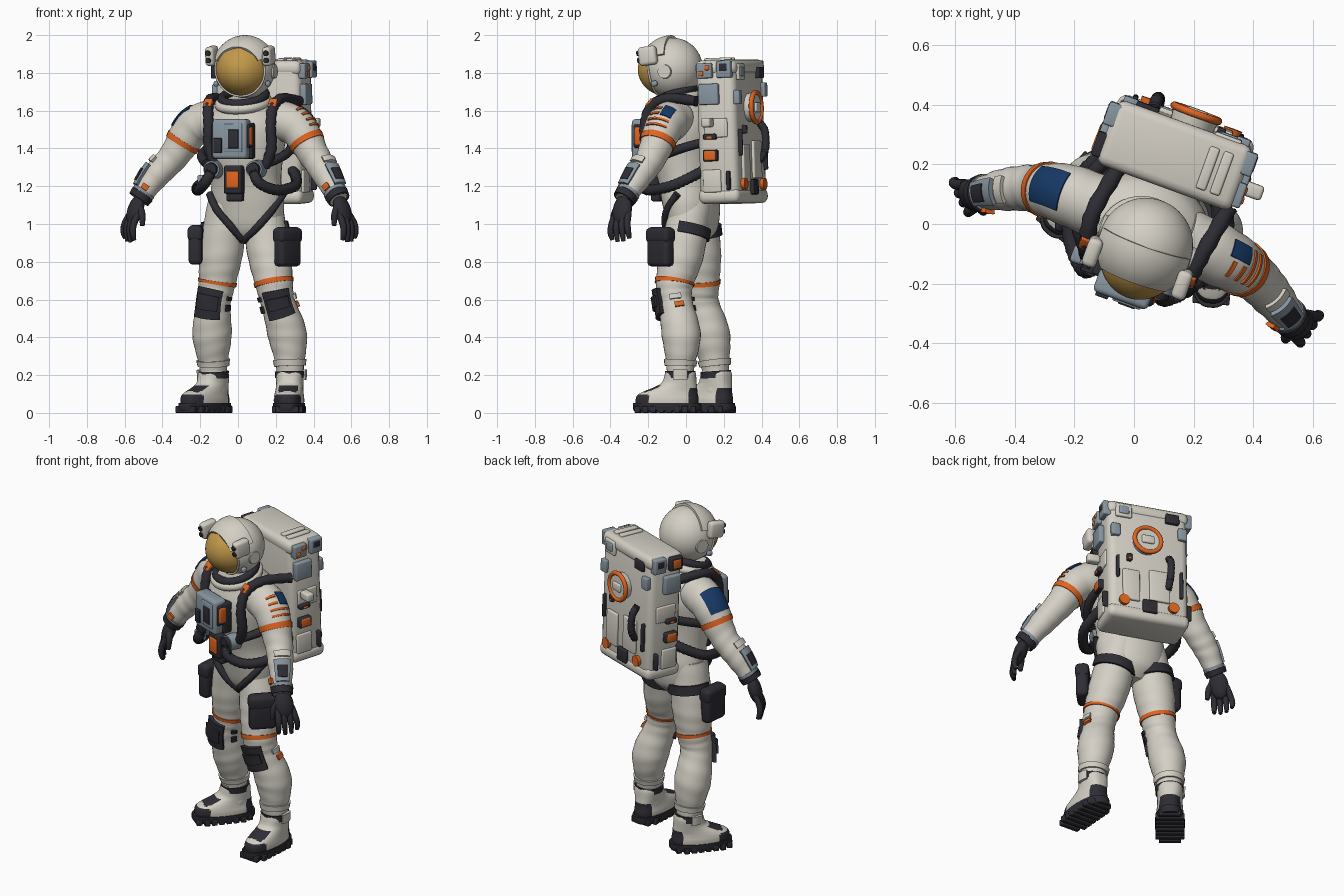
import bpy, bmesh
from math import sin, cos, pi, radians
from mathutils import Vector, Matrix

if "Cube" in bpy.data.objects:
    bpy.data.objects.remove(bpy.data.objects["Cube"])

def material(name, r, g, b):
    m = bpy.data.materials.new(name)
    m.use_nodes = True
    m.diffuse_color = (r, g, b, 1)
    m.node_tree.nodes["Principled BSDF"].inputs["Base Color"].default_value = (r, g, b, 1)
    return m

WHITE = material("suit white", .66, .63, .56)
DARK = material("rubber black", .026, .026, .034)
ORANGE = material("signal orange", .74, .13, .015)
GREY = material("blue grey", .25, .31, .36)
GOLD = material("visor gold", .54, .32, .07)
NAVY = material("patch navy", .008, .04, .13)

WORLD = Matrix()
BODY = Matrix.Translation((.04, 0, 0)) @ Matrix.Rotation(radians(-20), 4, 'Z')  # twisted upper body
made = []

def finish(bm, name, mats, frame=WORLD, rule=None):
    bmesh.ops.recalc_face_normals(bm, faces=bm.faces)
    if rule:
        for f in bm.faces:
            f.material_index = rule(f.calc_center_median())
    mesh = bpy.data.meshes.new(name)
    bm.to_mesh(mesh)
    bm.free()
    for m in mats if isinstance(mats, list) else [mats]:
        mesh.materials.append(m)
    ob = bpy.data.objects.new(name, mesh)
    ob.matrix_world = frame
    bpy.context.collection.objects.link(ob)
    made.append(ob)

def loft(name, rings, mats, frame=WORLD, cap=True, rule=None):
    bm = bmesh.new()
    rows = [[bm.verts.new(p) for p in ring] for ring in rings]
    n = len(rows[0])
    for a, b in zip(rows, rows[1:]):
        for i in range(n):
            bm.faces.new((a[i], a[(i + 1) % n], b[(i + 1) % n], b[i]))
    if cap:
        bm.faces.new(rows[0])
        bm.faces.new(rows[-1])
    finish(bm, name, mats, frame, rule)

def box(name, loc, size, mat, frame=WORLD, bevel=.012, yaw=0, tilt=0):
    bm = bmesh.new()
    bmesh.ops.create_cube(bm, size=1, matrix=Matrix.Diagonal((*size, 1)))
    bevel = min(bevel, min(size) * .45)
    bmesh.ops.bevel(bm, geom=bm.edges[:], offset=bevel, segments=3, affect='EDGES', profile=.5)
    spin = Matrix.Rotation(radians(yaw), 4, 'Z') @ Matrix.Rotation(radians(tilt), 4, 'X')
    finish(bm, name, mat, frame @ Matrix.Translation(loc) @ spin)

def disc(name, loc, radius, depth, mat, frame=WORLD, axis='X'):
    bm = bmesh.new()
    bmesh.ops.create_cone(bm, cap_ends=True, segments=28, radius1=radius, radius2=radius * .9, depth=depth)
    finish(bm, name, mat, frame @ Matrix.Translation(loc) @ Matrix.Rotation(pi / 2, 4, axis))

def ring(name, loc, major, minor, mat, frame=WORLD, tilt=0):
    spin = Matrix.Translation(loc) @ Matrix.Rotation(radians(tilt), 4, 'X')
    rows = [[spin @ Vector(((major + minor * cos(b)) * cos(a), (major + minor * cos(b)) * sin(a), minor * sin(b)))
             for b in (j * pi / 5 for j in range(10))] for a in (i * pi / 20 for i in range(41))]
    loft(name, rows, mat, frame, cap=False)

# Smooth path of (x, y, z, radius) points, and points on the tube around it
def along(path, t):
    i = max(0, min(int(t), len(path) - 2))
    u = t - i
    a, b, c, d = (Vector(path[max(0, min(k, len(path) - 1))]) for k in range(i - 1, i + 3))
    return b + (c - a) * u / 2 + (a - b * 2.5 + c * 2 - d / 2) * u * u + ((b - c) * 1.5 + (d - a) / 2) * u ** 3

def skin(path, out, side, t, angle, lift=0):
    p = along(path, t)
    tan = (along(path, t + .01) - along(path, t - .01)).to_3d().normalized()
    n = (out - tan * out.dot(tan)).normalized()
    v = tan.cross(n) * side
    return p.to_3d() + (n * cos(angle) + v * sin(angle)) * (p[3] + lift)

def tube(name, path, mat, frame=WORLD, out=Vector((.1, .3, 1)), side=1, step=8, sides=12, fold=0, ribs=0):
    rows = []
    for k in range((len(path) - 1) * step + 1):
        t = k / step
        rows.append([skin(path, out, side, t, a, fold * sin(t * 13 + 2 * sin(a)) + ribs * (k % 2))
                     for a in (i * 2 * pi / sides for i in range(sides))])
    loft(name, rows, mat, frame)

def patch(name, limb, t0, t1, a0, a1, mat, h=.008):
    ts = [t0 + (t1 - t0) * i / 6 for i in range(7)]
    angles = [radians(a0 + (a1 - a0) * i / 24) for i in range(25)]
    if a1 - a0 >= 360:
        steps = [(t0, -.006)] + [(t, h) for t in ts] + [(t1, -.006)]
        loft(name, [[skin(*limb, t, a, g) for a in angles[:-1]] for t, g in steps], mat, cap=False)
    else:
        loft(name, [[skin(*limb, t, a, h) for a in angles] + [skin(*limb, t, a, -.008) for a in angles[::-1]]
                    for t in ts], mat)

# Torso
levels = [(.9, .07, .06, .04), (.97, .17, .12, .04), (1.1, .2, .145, .03), (1.22, .19, .15, .01),
          (1.35, .205, .17, -.01), (1.5, .225, .18, -.01), (1.6, .19, .155, -.01), (1.66, .13, .125, -.04)]
rows = []
for k in range(57):
    z, w, d, c = along(levels, k / 8)
    rows.append([(w * cos(a), c + d * sin(a), z) for a in (i * pi / 20 for i in range(40))])
loft("torso", rows, WHITE, BODY)

# Helmet with open front, visor, rim and brow shell
HEAD = BODY @ Matrix.Translation((.024, -.068, 1.826)) @ Matrix.Rotation(radians(8), 4, 'X')
def dome(r, polar, azimuth, depth=1):
    return Vector((r * sin(polar) * cos(azimuth), -r * depth * cos(polar), r * sin(polar) * sin(azimuth)))
loft("helmet", [[dome(.16, radians(58 + 120 * k / 20), i * pi / 20) for i in range(40)] for k in range(21)], WHITE, HEAD)
loft("visor", [[dome(.153, radians(1 + 70 * k / 14), i * pi / 20, 1.22) for i in range(40)] for k in range(15)], GOLD, HEAD)
ring("visor_rim", (0, -.086, 0), .139, .006, WHITE, HEAD, 90)
arc = [radians(25 + 130 * i / 24) for i in range(25)]
loft("brow_shell", [[dome(.174, radians(p), a) for a in arc] + [dome(.155, radians(p), a) for a in arc[::-1]]
                    for p in range(48, 98, 6)], WHITE, HEAD)
for s in (1, -1):
    box("helmet_lamp", (s * .16, -.07, .075), (.05, .1, .1), WHITE, HEAD, .018)
    for z in (.057, .095):
        disc("lamp_lens", (s * .163, -.122, z), .015, .012, DARK, HEAD)
    disc("ear_cap", (s * .15, .01, -.02), .04, .03, WHITE, HEAD, 'Y')
    box("ear_clip", (s * .146, -.06, -.075), (.025, .035, .03), GREY, HEAD)
ring("neck_seal", (.012, -.062, 1.675), .116, .024, DARK, BODY, 20)
ring("neck_collar", (.008, -.055, 1.642), .128, .026, WHITE, BODY, 16)

# Arms, gloves, bands and sleeve patches
arms = {-1: [(-.1, .05, 1.555, .108), (-.23, .1, 1.515, .103), (-.34, .12, 1.36, .08), (-.44, .115, 1.25, .07), (-.525, .1, 1.13, .05)],
        1: [(.16, -.05, 1.555, .108), (.305, -.115, 1.515, .103), (.405, -.18, 1.36, .081), (.47, -.25, 1.25, .07), (.535, -.33, 1.13, .05)]}
for s, path in arms.items():
    out = (BODY.to_3x3() @ Vector((s, 0, .5))).normalized()
    limb = (path, out, s)
    tube("arm", path, WHITE, out=out, side=s, sides=32, step=16, fold=.0012)
    patch("arm_band", limb, 1.48, 1.63, 0, 360, ORANGE, .005)
    if s < 0:
        patch("shoulder_patch", limb, .82, 1.34, -40, 36, NAVY, .006)
    else:
        patch("sleeve_canton", limb, .84, 1.1, -36, -2, NAVY, .006)
        for k in range(4):
            patch("sleeve_stripe", limb, .9 + k * .135, .945 + k * .135, 4 if k < 2 else -36, 36, ORANGE, .006)
    patch("forearm_panel", limb, 2.82, 3.56, -8, 58, GREY, .016)
    patch("forearm_screen", limb, 3.05, 3.44, 4, 46, DARK, .02)
    patch("forearm_plate", limb, 2.45, 2.7, -10, 55, WHITE, .014)
    patch("wrist_ring", limb, 3.58, 3.68, 0, 360, GREY, .006)
    patch("wrist_button", limb, 3.4, 3.58, 85, 115, ORANGE, .015)
    patch("glove_cuff", limb, 3.7, 4, 0, 360, DARK, .01)
    # Hand with four fingers and a thumb
    wrist = Vector(path[-1][:3])
    down = Vector((s * .3, -.12 if s > 0 else -.05, -.94)).normalized()
    spread = Vector((-.55, -.75, 0) if s > 0 else (.45, -.85, 0))
    spread = (spread - down * spread.dot(down)).normalized()
    back = down.cross(spread)
    if back.dot(out) < 0:
        back = -back
    axes = Matrix((spread, back, down)).transposed()
    shape = Matrix.Translation(wrist + down * .06) @ axes.to_4x4() @ Matrix.Diagonal((.056, .038, .085, 1))
    bm = bmesh.new()
    bmesh.ops.create_uvsphere(bm, u_segments=24, v_segments=16, radius=1, matrix=shape)
    finish(bm, "palm", DARK)
    def joint(across, depth, length, r):
        return (*(wrist + spread * across + back * depth + down * length), r)
    for k in range(4):
        x, reach = (k - 1.5) * .028, .215 + .014 * (k in (1, 2))
        tube("finger", [joint(x, 0, .08, .018), joint(x * 1.2, .01, .14, .018),
                        joint(x * 1.35, 0, .185, .016), joint(x * 1.3, -.02, reach, .011)], DARK, out=back, step=4)
    tube("thumb", [joint(.025, 0, .03, .02), joint(.06, -.015, .075, .019), joint(.075, -.03, .13, .012)], DARK, out=back, step=4)

# Legs, knee pads, straps and boots
legs = {-1: [(-.05, .05, 1.11, .11), (-.09, .07, .85, .116), (-.11, .08, .69, .098), (-.13, .085, .58, .09),
             (-.137, .13, .41, .104), (-.13, .155, .24, .073), (-.13, .16, .1, .07)],
        1: [(.12, .03, 1.11, .11), (.165, -.02, .85, .116), (.19, -.06, .69, .1), (.213, -.055, .58, .09),
            (.262, -.025, .41, .103), (.275, -.03, .24, .073), (.275, -.03, .1, .07)]}
for s, path in legs.items():
    out = Vector((-.3, -.95, 0) if s < 0 else (0, -1, 0))
    limb = (path, out, s)
    tube("leg", path, WHITE, out=out, side=s, sides=32, step=14, fold=.001)
    patch("thigh_band", limb, 1.92, 2.07, 0, 360, ORANGE, .006)
    patch("knee_pad", limb, 2.35, 3.35, -38, 38, DARK, .024)
    patch("knee_ridge", limb, 2.65, 3.1, -28, 28, DARK, .036)
    if s > 0:
        patch("shin_tag", limb, 3.13, 3.3, -112, -84, ORANGE, .014)
        patch("shin_pouch", limb, 2.75, 2.98, -108, -72, WHITE, .014)
    for t in (2.55, 2.95):
        patch("inner_buckle", limb, t, t + .2, 64, 84, DARK, .012)
    patch("leg_loop", limb, .5, .68, 70, 290, DARK, .014)
    patch("shin_cuff", limb, 4.75, 4.95, 0, 360, WHITE, .01)
    patch("ankle_strap", limb, 5.12, 5.34, 0, 360, DARK, .01)
    patch("ankle_buckle", limb, 5.08, 5.4, -115, -65, WHITE, .018)
    boot = Matrix.Translation((path[-1][0], path[-1][1], 0)) @ Matrix.Rotation(radians(-40 if s < 0 else -4), 4, 'Z')
    def oval(z, w, l, c):
        turn = [i * pi / 32 for i in range(64)]
        return [(w * abs(cos(a)) ** .75 * (1 if cos(a) > 0 else -1), c + l * sin(a), z) for a in turn]
    upper = [(.03, .078, .165, -.07), (.07, .08, .167, -.07), (.095, .077, .16, -.067), (.115, .074, .14, -.05),
             (.135, .072, .115, -.026), (.16, .072, .092, -.006), (.2, .075, .083, 0), (.22, .07, .078, 0)]
    loft("boot", [oval(*along(upper, k / 6)) for k in range(43)], [WHITE, DARK], boot,
         rule=lambda c: int((c.y < -.165 and c.z < .098) or (c.y > .05 and c.z < .13)
                            or (abs(c.x) < .05 and -.19 < c.y < -.1 and .11 < c.z < .148)))
    loft("sole", [oval(.01, .08, .175, -.07), oval(.022, .085, .182, -.07), oval(.052, .084, .18, -.07)], DARK, boot)
    for k in range(8):
        y = .07 - k * .042
        box("sole_lug", (0, y, .018), (.165 - .04 * (k in (0, 7)), .032, .036), DARK, boot, .005)
    box("instep_strap", (0, -.068, .13), (.125, .03, .035), WHITE, boot, .012, tilt=32)

# Thigh pockets
for loc, yaw in (((.262, -.135, .88), 45), ((-.22, .05, .89), -97)):
    box("thigh_pocket", loc, (.155, .072, .21), DARK, yaw=yaw, bevel=.024)
    box("pocket_flap", (loc[0], loc[1], loc[2] + .06), (.16, .078, .075), DARK, yaw=yaw, bevel=.018)

# Chest unit and belt unit
box("chest_unit", (.005, -.23, 1.45), (.195, .085, .21), GREY, BODY, .018)
box("chest_backing", (0, -.19, 1.44), (.23, .06, .19), DARK, BODY)
box("chest_panel", (.03, -.273, 1.455), (.1, .012, .15), GREY, BODY)
for x, z, w, h in ((-.057, 1.415, .045, .08), (.032, 1.45, .06, .1)):
    box("chest_screen", (x, -.276, z), (w, .014, h), DARK, BODY, .004)
box("switch_frame", (.1, -.225, 1.465), (.026, .065, .125), DARK, BODY)
box("chest_switch", (.106, -.225, 1.465), (.026, .05, .1), ORANGE, BODY)
box("belt_unit", (0, -.175, 1.235), (.1, .07, .15), DARK, BODY)
box("belt_display", (.002, -.213, 1.235), (.07, .012, .09), ORANGE, BODY, .006)
box("belt_buckle", (0, -.16, 1.145), (.09, .05, .05), DARK, BODY)

# Hoses and their sockets
for s in (1, -1):
    disc("hose_socket", (s * .12, -.165, 1.29), .05, .07, GREY, BODY)
    disc("hose_plug", (s * .12, -.2, 1.29), .038, .04, DARK, BODY)
    tube("air_hose", [(s * .12, -.2, 1.28, .027), (s * .15, -.21, 1.22, .027), (s * .22, -.13, 1.18, .027),
                      (s * .27, .01, 1.2, .027), (s * .24, .12, 1.25, .027), (s * .18, .2, 1.3, .027)],
         DARK, BODY, step=10, ribs=.003)
box("hose_valve", (-.175, -.175, 1.225), (.05, .06, .07), GREY, BODY)

# Harness straps
for s, low, high, rear in ((1, .2, .215, .245), (-1, .15, .18, .15)):
    tube("shoulder_strap", [(s * (low - .04), -.14, 1.3, .024), (s * low, -.15, 1.4, .027), (s * low, -.16, 1.52, .026),
                            (s * (high - .015), -.125, 1.62, .026), (s * high, -.02, 1.665, .026), (s * rear, .15, 1.65, .026)],
         DARK, BODY, out=Vector((s, .1, .2)), step=5, ribs=.004)
    box("strap_tag", (s * (high - .015), -.125, 1.636), (.045, .055, .032), ORANGE, BODY, .006, tilt=50)
    tube("side_strap", [(s * .17, -.14, 1.32, .025), (s * .23, -.05, 1.36, .025), (s * .235, .06, 1.4, .025), (s * .2, .16, 1.43, .025)], DARK, BODY)
for path in ([(-.15, .01, 1.16, .02), (-.115, -.055, 1.08, .02), (-.04, -.07, .99, .02), (.03, -.03, .91, .02)],
             [(.24, -.045, 1.16, .02), (.17, -.105, 1.06, .02), (.09, -.1, .97, .02), (.03, -.03, .91, .02)]):
    tube("hip_strap", path, DARK)

# Life support pack, in its own frame with the rear face at y = .11
PACK = BODY @ Matrix.Translation((.012, .26, 1.488)) @ Matrix.Rotation(radians(2), 4, 'X')
box("pack_body", (0, 0, 0), (.475, .22, .755), WHITE, PACK, .04)
box("pack_lid", (0, .002, .34), (.485, .23, .08), WHITE, PACK, .032)
box("pack_base", (0, 0, -.34), (.485, .23, .08), WHITE, PACK, .032)
for x in (.12, .17):
    box("lid_rib", (x, 0, .38), (.035, .15, .024), WHITE, PACK, .008)
ring("port_ring", (.02, .152, .125), .079, .013, ORANGE, PACK, 90)
disc("port_housing", (.02, .128, .125), .082, .054, WHITE, PACK)
box("port_handle", (.02, .157, .125), (.075, .02, .05), WHITE, PACK)
for x, z, w, h, m in ((.11, -.17, .1, .2, WHITE), (-.06, -.15, .12, .2, WHITE), (.15, .315, .095, .085, WHITE),
                      (.15, .315, .06, .05, GREY), (0, -.295, .085, .08, DARK), (-.14, .31, .08, .06, DARK),
                      (-.2, .22, .05, .075, GREY), (.2, .18, .05, .075, GREY), (.12, .01, .03, .045, DARK),
                      (.12, 0, .018, .018, ORANGE), (-.19, -.12, .018, .17, DARK), (.19, -.06, .016, .14, DARK)):
    box("rear_module", (x, .114, z), (w, {WHITE: .022, ORANGE: .04}.get(m, .034), h), m, PACK, .007)
for x in (.155, -.14):
    disc("rear_button", (x, .117, -.28), .032, .028, ORANGE, PACK)
tube("rear_hose", [(-.12, .11, .05, .019), (-.12, .145, .0, .019), (-.115, .145, -.1, .019), (-.11, .11, -.16, .019)], DARK, PACK, ribs=.003)
for s in (1, -1):
    for y, z, d, h, m in ((-.03, .2, .11, .11, GREY), (-.05, .325, .085, .08, GREY if s > 0 else DARK), (.06, .33, .08, .09, GREY),
                          (.06, .34, .05, .045, DARK), (0, .02, .13, .1, WHITE), (-.03, -.025, .07, .03, DARK),
                          (-.03, -.03, .035, .018, ORANGE), (-.03, -.125, .08, .06, DARK), (-.03, -.125, .066, .052, ORANGE),
                          (-.03, -.26, .1, .12, WHITE), (.065, -.26, .018, .1, DARK)):
        thick = {GREY: .06, WHITE: .024, DARK: .064, ORANGE: .07}[m]
        box("side_module", (s * .235, y, z), (thick, d, h), m, PACK, .008)
box("top_warning_tag", (-.235, -.05, .325), (.072, .055, .055), ORANGE, PACK, .008)
for y, z in ((-.065, .31), (-.03, .34)):
    box("top_switch", (.235, y, z), (.072, .026, .026), ORANGE, PACK, .006)
box("side_bracket", (.285, -.03, .05), (.075, .05, .05), WHITE, PACK)

# Smooth shading with sharp edges kept
bpy.ops.object.select_all(action='DESELECT')
for ob in made:
    ob.select_set(True)
bpy.context.view_layer.objects.active = made[0]
bpy.ops.object.shade_smooth_by_angle(angle=radians(40))
